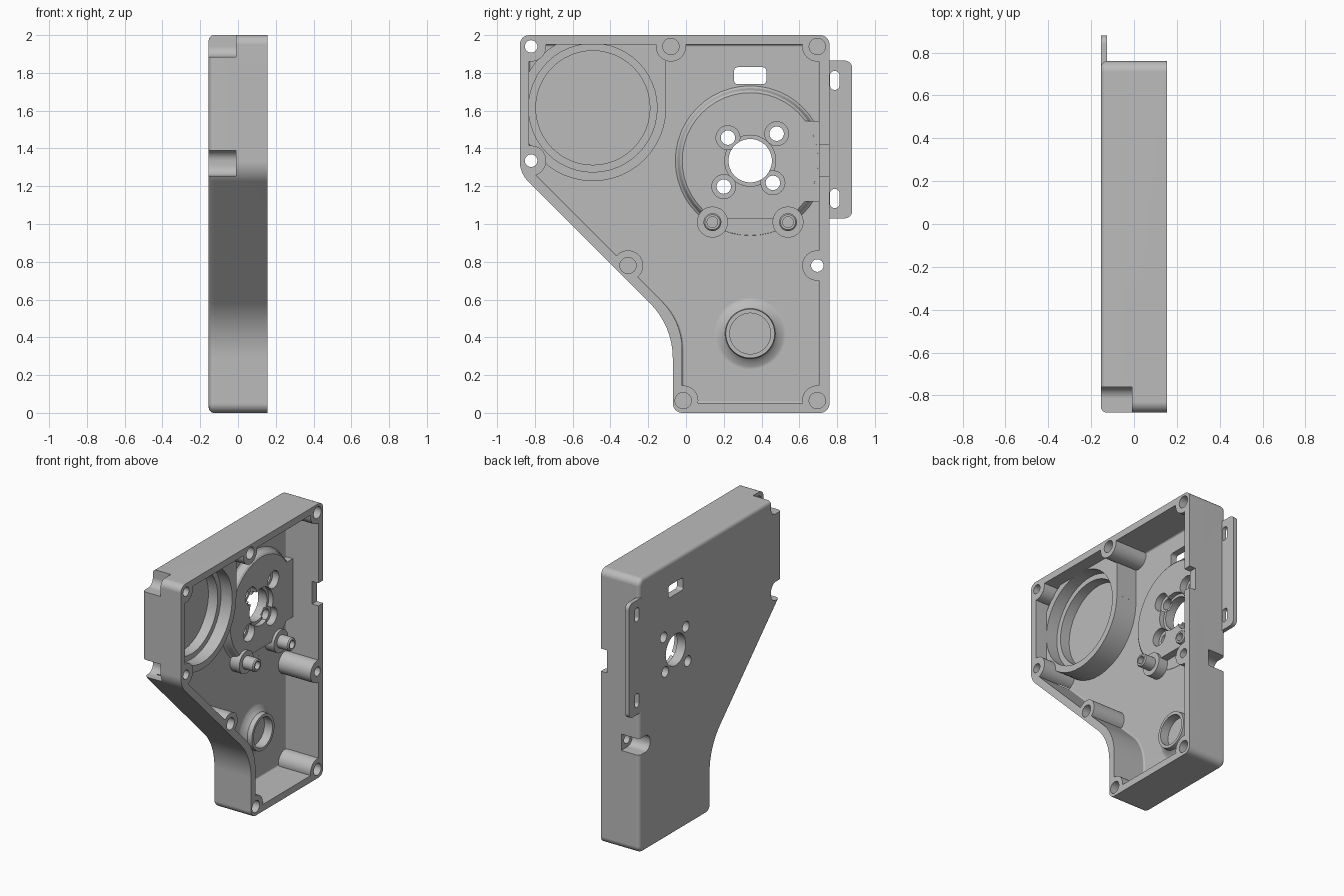
import bpy, bmesh, math
from mathutils import Vector

if "Cube" in bpy.data.objects:
    bpy.data.objects.remove(bpy.data.objects["Cube"])

BACK, FLOOR, RIM, FAR = -0.155, -0.105, 0.155, 0.3

grey = bpy.data.materials.new("plain grey")
grey.use_nodes = True
grey.diffuse_color = (0.5, 0.5, 0.5, 1)
grey.node_tree.nodes["Principled BSDF"].inputs["Base Color"].default_value = (0.5, 0.5, 0.5, 1)


def rounded(corners, steps=8):
    """Outline in (y, z) from corners (y, z, radius)."""
    out = []
    for i, (y, z, r) in enumerate(corners):
        p = Vector((y, z))
        a = (Vector(corners[i - 1][:2]) - p).normalized()
        b = (Vector(corners[(i + 1) % len(corners)][:2]) - p).normalized()
        half = a.angle(b) / 2
        if r == 0:
            out.append(p)
            continue
        centre = p + (a + b).normalized() * r / math.sin(half)
        start = p + a * r / math.tan(half) - centre
        end = p + b * r / math.tan(half) - centre
        sweep = start.angle(end)
        for k in range(steps + 1):
            t = k / steps
            out.append(centre + (start * math.sin((1 - t) * sweep)
                                 + end * math.sin(t * sweep)) / math.sin(sweep))
    return out


def finish(name, bm):
    bmesh.ops.recalc_face_normals(bm, faces=bm.faces)
    mesh = bpy.data.meshes.new(name)
    bm.to_mesh(mesh)
    bm.free()
    mesh.materials.append(grey)
    obj = bpy.data.objects.new(name, mesh)
    bpy.context.collection.objects.link(obj)
    return obj


def prism(name, outline, x0, x1, bevel=0):
    """Extrude an outline along x, rounding the edge of the x0 cap."""
    bm = bmesh.new()
    cap = bm.faces.new([bm.verts.new((x0, y, z)) for y, z in outline])
    top = bmesh.ops.extrude_face_region(bm, geom=[cap], use_keep_orig=True)
    for v in top["geom"]:
        if isinstance(v, bmesh.types.BMVert):
            v.co.x = x1
    bmesh.ops.recalc_face_normals(bm, faces=bm.faces)
    if bevel:
        edges = [e for e in bm.edges if all(abs(v.co.x - x0) < 1e-5 for v in e.verts)]
        bmesh.ops.bevel(bm, geom=edges, offset=bevel, segments=5,
                        profile=0.5, affect='EDGES')
    return finish(name, bm)


def block(name, y0, y1, z0, z1, x0, x1, r=0):
    return prism(name, rounded([(y0, z0, r), (y1, z0, r), (y1, z1, r), (y0, z1, r)]), x0, x1)


def turned(name, centre, profile, sides=48):
    """Solid of revolution about x from (x, radius) pairs."""
    bm = bmesh.new()
    rings = []
    for x, r in profile:
        rings.append([bm.verts.new((x, centre[0] + r * math.cos(k * math.tau / sides),
                                    centre[1] + r * math.sin(k * math.tau / sides)))
                      for k in range(sides)])
    for lo, hi in zip(rings, rings[1:]):
        for k in range(sides):
            n = (k + 1) % sides
            bm.faces.new((lo[k], lo[n], hi[n], hi[k]))
    bm.faces.new(rings[0])
    bm.faces.new(rings[-1])
    return finish(name, bm)


def pin(name, centre, r, x0, x1):
    return turned(name, centre, [(x0, r), (x1, r)])


def combine(target, tool, operation='DIFFERENCE'):
    mod = target.modifiers.new("join", 'BOOLEAN')
    mod.operation, mod.solver, mod.object = operation, 'EXACT', tool
    bpy.context.view_layer.update()
    mesh = bpy.data.meshes.new_from_object(
        target.evaluated_get(bpy.context.evaluated_depsgraph_get()))
    target.modifiers.clear()
    target.data = mesh
    bpy.data.objects.remove(tool)


# Outer shell and mounting tab
housing = prism("housing", rounded([
    (0.76, 0, 0.05), (0.76, 2, 0.05), (-0.88, 2, 0.05),
    (-0.88, 1.27, 0.15), (-0.07, 0.46, 0.41), (-0.07, 0, 0.05)]), BACK, RIM, 0.028)
combine(housing, prism("tab", rounded([
    (0.70, 1.03, 0), (0.88, 1.03, 0.04), (0.88, 1.865, 0.04), (0.70, 1.865, 0)]),
    BACK, -0.125), 'UNION')

# Cavity, from which every raised interior feature is taken away
cavity = prism("cavity", rounded([
    (0.705, 0.05, 0.02), (0.705, 1.95, 0.02), (-0.83, 1.95, 0.02),
    (-0.83, 1.293, 0.1), (-0.02, 0.483, 0.36), (-0.02, 0.05, 0.02)]), FLOOR, FAR, 0.012)

blind = [(-0.08, 1.94), (0.695, 1.94), (0.695, 0.065), (-0.015, 0.065), (-0.307, 0.78)]
through = [(-0.82, 1.94), (-0.82, 1.335), (0.695, 0.78)]
posts = [(0.14, 1.01), (0.54, 1.01)]
hub, cup, spigot = (0.34, 1.335), (-0.493, 1.615), (0.34, 0.42)

for c in blind + through:
    combine(cavity, pin("screw_boss", c, 0.08, -FAR, 0.4))
combine(cavity, pin("cup_wall", cup, 0.388, -FAR, 0.06))
combine(cavity, block("cup_web", -0.3, -0.105, 1.62, 2.05, -FAR, 0.0601))
combine(cavity, turned("hub_pad", hub, [
    (-FAR, 0.4), (-0.108, 0.4), (-0.095, 0.385), (-0.075, 0.378), (-0.06, 0.372), (-0.05, 0.36)]))
combine(cavity, block("hub_web", 0.58, 0.75, 1.12, 1.545, -FAR, -0.0501, 0.03))
# Gap in the pad between the posts
combine(cavity, block("pad_gap", 0.2, 0.48, 0.94, 1.03, FLOOR + 0.001, 0.2, 0.02), 'UNION')
for c in posts:
    combine(cavity, turned("post", c, [(-FAR, 0.082), (-0.03, 0.082), (-0.03, 0.047),
                                       (0.052, 0.047), (0.06, 0.04)]))
combine(cavity, turned("spigot", spigot, [
    (-FAR, 0.2), (-0.108, 0.2), (-0.1, 0.175), (-0.088, 0.15), (-0.07, 0.133), (-0.035, 0.13)]))
combine(housing, cavity)

# Stepped bore of the cup and the spigot recess
combine(housing, turned("cup_bore", cup, [(FLOOR, 0.302), (-0.03, 0.302), (-0.03, 0.34), (0.0605, 0.34)]))
combine(housing, pin("spigot_bore", spigot, 0.108, -0.1, 0.1))

# Hub openings
combine(housing, turned("hub_bore", hub, [(-FAR, 0.115), (-0.085, 0.115), (-0.085, 0.135), (0, 0.135)]))
for c in [(0.222, 1.457), (0.48, 1.478), (0.2, 1.198), (0.46, 1.218)]:
    combine(housing, turned("hub_hole", c, [(-FAR, 0.038), (-0.1, 0.038), (-0.1, 0.063), (0, 0.063)]))
combine(housing, block("window", 0.255, 0.425, 1.74, 1.83, -FAR, 0.1, 0.018))

# Clearance pockets in the back behind the through screws
combine(housing, block("top_pocket", -1.1, -0.76, 1.885, 2.2, -FAR, -0.01, 0.055))
combine(housing, block("side_pocket", -1.1, -0.76, 1.255, 1.39, -FAR, -0.01, 0.055))
combine(housing, block("edge_pocket", 0.635, 1.0, 0.72, 0.84, -FAR, -0.01, 0.055))

# Screw holes, post holes, tab slots and the notch in the rim
for c in through:
    combine(housing, pin("screw_hole", c, 0.033, -FAR, FAR))
for c in blind:
    combine(housing, pin("screw_hole", c, 0.043, 0.0, FAR))
for c in posts:
    combine(housing, pin("post_hole", c, 0.028, -0.02, FAR))
for z in (1.135, 1.76):
    combine(housing, block("tab_slot", 0.763, 0.812, z - 0.05, z + 0.05, -FAR, 0, 0.022))
combine(housing, block("rim_notch", 0.66, 0.9, 1.255, 1.42, 0.105, FAR))

# Smooth shading with crisp edges
bpy.ops.object.select_all(action='DESELECT')
housing.select_set(True)
bpy.context.view_layer.objects.active = housing
bpy.ops.object.shade_smooth_by_angle(angle=math.radians(25))
housing.modifiers.new("even_shading", 'WEIGHTED_NORMAL').keep_sharp = True
